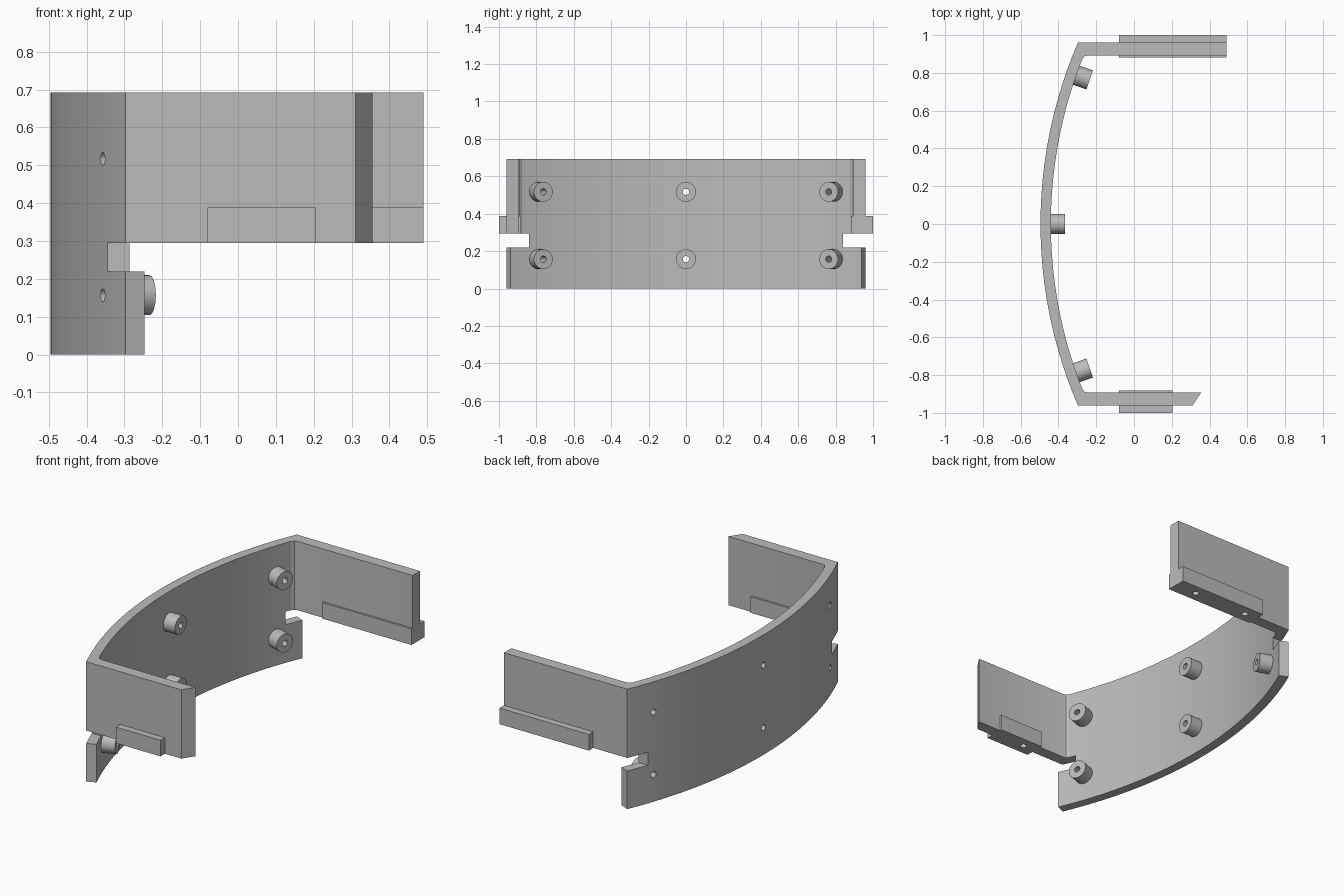
import bpy, bmesh, math
from mathutils import Matrix, Vector

if "Cube" in bpy.data.objects:
    bpy.data.objects.remove(bpy.data.objects["Cube"])

# Main dimensions
R_OUT, R_IN, R_TIP = 2.426, 2.371, 2.296   # outer face, inner face, boss tips
CX = 1.931                                 # centre of the curved wall
HEIGHT, SHELF = 0.692, 0.295               # top, underside of the side walls
HALF_ANGLE = math.asin(0.96 / R_OUT)
BOSS_ANGLE = math.radians(19.4)

grey = bpy.data.materials.new("plain_grey")
grey.use_nodes = True
grey.diffuse_color = (0.5, 0.5, 0.5, 1)
bsdf = grey.node_tree.nodes["Principled BSDF"]
bsdf.inputs["Base Color"].default_value = grey.diffuse_color
bsdf.inputs["Roughness"].default_value = 0.6


def finish(name, bm):
    bmesh.ops.recalc_face_normals(bm, faces=bm.faces)
    mesh = bpy.data.meshes.new(name)
    bm.to_mesh(mesh)
    bm.free()
    mesh.materials.append(grey)
    obj = bpy.data.objects.new(name, mesh)
    bpy.context.collection.objects.link(obj)
    return obj


def prism(name, outline, z0, z1):
    """Extrude a plan outline from z0 to z1."""
    bm = bmesh.new()
    face = bm.faces.new([bm.verts.new((x, y, z0)) for x, y in outline])
    new = bmesh.ops.extrude_face_region(bm, geom=[face])["geom"]
    verts = [v for v in new if isinstance(v, bmesh.types.BMVert)]
    bmesh.ops.translate(bm, verts=verts, vec=(0, 0, z1 - z0))
    return finish(name, bm)


def box(name, x0, x1, y0, y1, z0, z1):
    return prism(name, [(x0, y0), (x1, y0), (x1, y1), (x0, y1)], z0, z1)


def rod(name, start, end, radius, sides=32):
    """Cylinder between two points."""
    a, b = Vector(start), Vector(end)
    turn = (b - a).to_track_quat('Z', 'Y').to_matrix().to_4x4()
    bm = bmesh.new()
    bmesh.ops.create_cone(bm, cap_ends=True, segments=sides, radius1=radius,
                          radius2=radius, depth=(b - a).length,
                          matrix=Matrix.Translation((a + b) / 2) @ turn)
    return finish(name, bm)


def polar(radius, angle, z=None):
    p = (CX - radius * math.cos(angle), radius * math.sin(angle))
    return p if z is None else (*p, z)


def cut(obj, cutters):
    for cutter in cutters:
        mod = obj.modifiers.new("cut", 'BOOLEAN')
        mod.operation = 'DIFFERENCE'
        mod.solver = 'EXACT'
        mod.object = cutter
        bpy.context.view_layer.objects.active = obj
        bpy.ops.object.modifier_apply(modifier=mod.name)


# Curved wall with a slot at each end
steps = 64
angles = [HALF_ANGLE * (2 * i / steps - 1) for i in range(steps + 1)]
wall = prism("curved_wall", [polar(R_OUT, a) for a in angles]
             + [polar(R_IN, a) for a in reversed(angles)], 0, HEIGHT)
cutters = [box("slot_cutter", -0.6, 0, s * 0.84, s * 1.1, 0.22, SHELF) for s in (-1, 1)]
parts = [wall]

# Hollow screw bosses, pointing at the centre of the curve
for z in (0.157, 0.517):
    for angle in (-BOSS_ANGLE, 0, BOSS_ANGLE):
        boss = rod("screw_boss", polar(R_IN + 0.02, angle, z), polar(R_TIP, angle, z), 0.053)
        hole = rod("hole_cutter", polar(R_OUT + 0.05, angle, z),
                   polar(R_TIP - 0.05, angle, z), 0.017, 20)
        cut(boss, [hole])
        parts.append(boss)
        cutters.append(hole)
cut(wall, cutters)

# Side walls and rails: side, wall end outside, wall end inside, rail end, screw holes
sides = [("front", -1, 0.31, 0.355, 0.205, [0]),
         ("back", 1, 0.49, 0.49, 0.49, [0, 0.35])]
for label, s, end_out, end_in, rail_end, holes in sides:
    outline = [(-0.297, 0.96), (end_out, 0.96), (end_in, 0.893), (-0.248, 0.893),
               (-0.262, 0.888), (-0.27, 0.877), (-0.3, 0.86)]
    side = prism(label + "_side_wall", [(x, s * y) for x, y in outline], SHELF, HEIGHT)
    rail = box(label + "_rail", -0.08, rail_end, s * 0.882, s, SHELF, 0.388)
    drills = [rod("hole_cutter", (x, s * 0.94, 0.2), (x, s * 0.94, 0.37), 0.018, 20)
              for x in holes]
    cut(side, drills)
    cut(rail, drills)
    parts += [side, rail]
    cutters += drills

# Remove the helpers, then smooth the round faces
for cutter in cutters:
    bpy.data.objects.remove(cutter)
bpy.ops.object.select_all(action='DESELECT')
for part in parts:
    part.select_set(True)
bpy.context.view_layer.objects.active = wall
bpy.ops.object.shade_smooth_by_angle(angle=math.radians(25))
